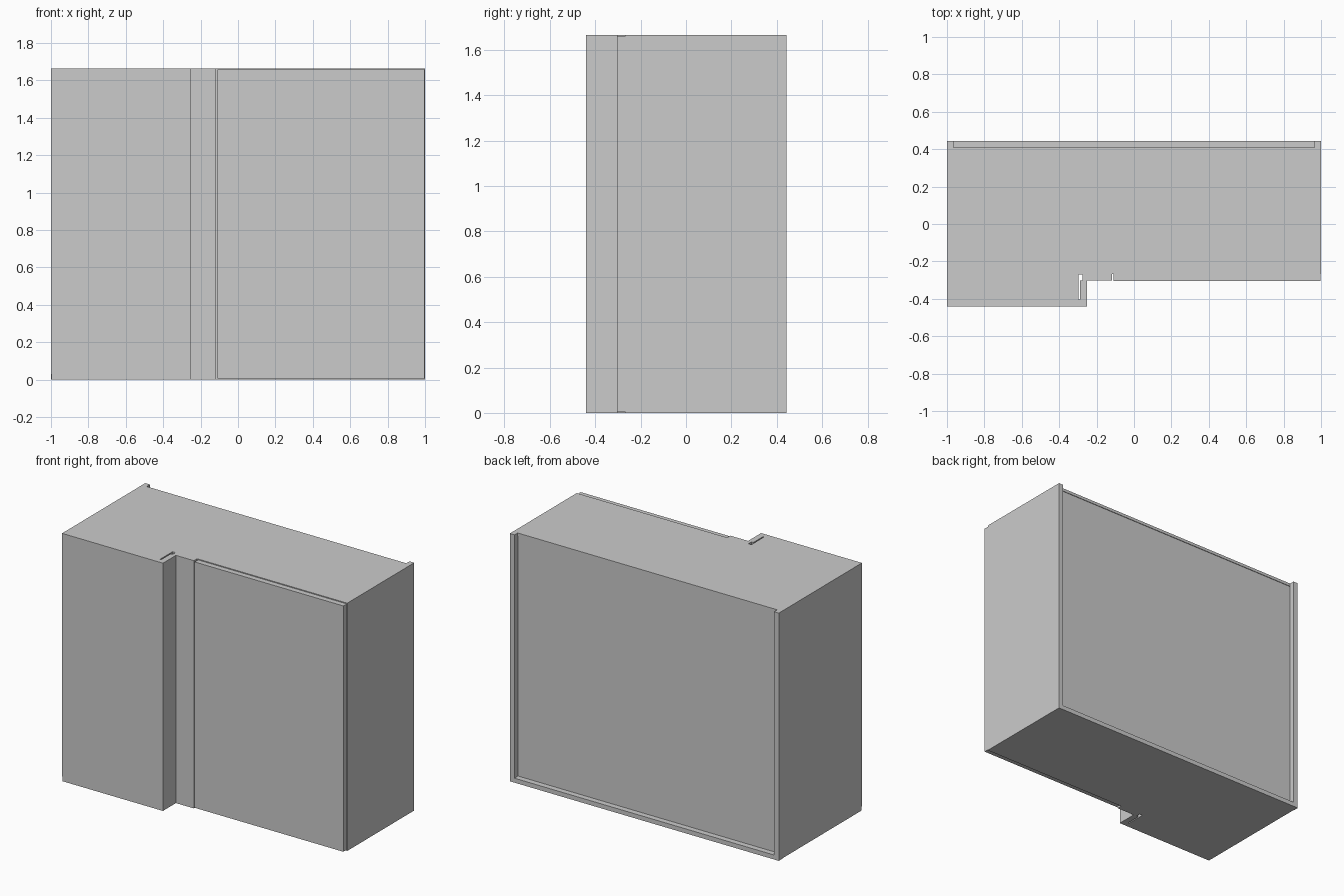
import bpy, bmesh

if "Cube" in bpy.data.objects:
    bpy.data.objects.remove(bpy.data.objects["Cube"])

H = 1.665          # overall height
FRONT, BACK = -0.44, 0.443


def prism(name, outline, z0, z1):
    """Extrude a plan outline (x, y points) from z0 to z1."""
    bm = bmesh.new()
    face = bm.faces.new([bm.verts.new((x, y, z0)) for x, y in outline])
    top = bmesh.ops.extrude_face_region(bm, geom=[face])
    bmesh.ops.translate(bm, vec=(0, 0, z1 - z0),
                        verts=[v for v in top["geom"] if isinstance(v, bmesh.types.BMVert)])
    bmesh.ops.recalc_face_normals(bm, faces=bm.faces)
    mesh = bpy.data.meshes.new(name)
    bm.to_mesh(mesh)
    bm.free()
    obj = bpy.data.objects.new(name, mesh)
    bpy.context.collection.objects.link(obj)
    return obj


def box(name, x0, x1, y0, y1, z0, z1):
    return prism(name, [(x0, y0), (x1, y0), (x1, y1), (x0, y1)], z0, z1)


# Stepped carcass: deep left bay, filler return with narrow slot, and front stile
prism("carcass", [
    (-0.997, FRONT), (-0.25, FRONT), (-0.25, -0.302), (-0.117, -0.302),
    (-0.117, -0.268), (1.0, -0.268), (1.0, 0.405), (-0.997, 0.405),
], 0, H)

# Slot cut behind the filler, wider at its inner end
slot = prism("slot_cutter", [
    (-0.297, -0.405), (-0.289, -0.405), (-0.289, -0.302), (-0.275, -0.302),
    (-0.275, -0.27), (-0.297, -0.27),
], -0.1, H + 0.1)
slot.hide_render = True
slot.hide_viewport = True
cut = bpy.data.objects["carcass"].modifiers.new("slot", "BOOLEAN")
cut.operation = "DIFFERENCE"
cut.solver = "EXACT"
cut.object = slot

# Outer left side panel, stopping just above the floor
box("left_side_panel", -1.0, -0.997, FRONT, 0.405, 0.03, H)

# Right-hand door, inset slightly from the carcass edges
box("right_door", -0.109, 0.996, -0.304, -0.268, 0.007, 1.659)

# Rear frame: two posts and a bottom rail around the recessed back
for side, s in (("left", -1), ("right", 1)):
    xs = sorted((s * 0.965, s * 1.0))
    box("rear_post_" + side, xs[0], xs[1], 0.405, BACK, 0, H)
box("rear_bottom_rail", -0.965, 0.965, 0.405, BACK, 0, 0.03)

# Thin back edge of the top board
box("top_board_edge", -0.965, 0.965, 0.405, 0.409, H - 0.02, H)
